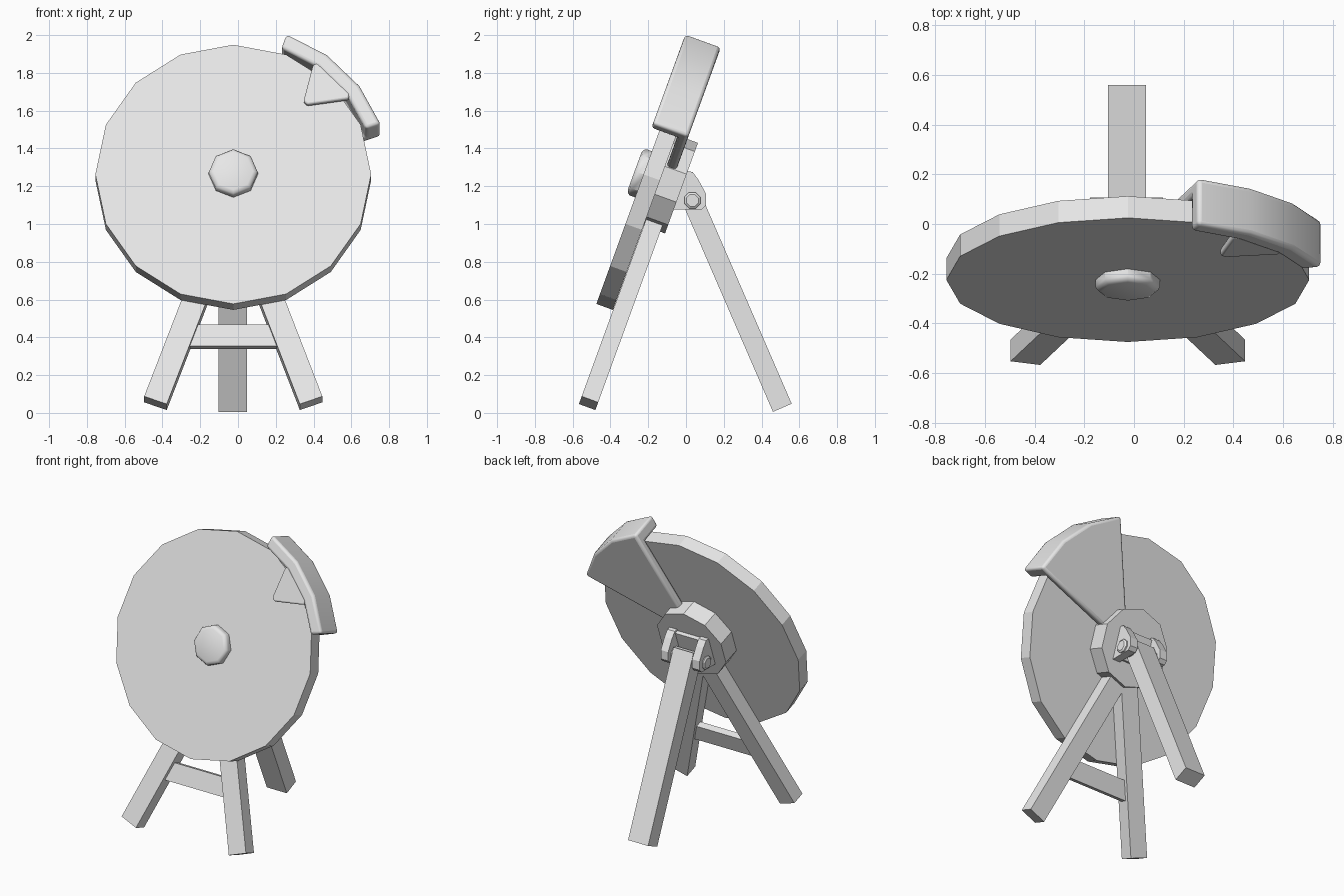
import bpy, bmesh, math
from mathutils import Matrix, Vector

old = bpy.data.objects.get("Cube")
if old:
    bpy.data.objects.remove(old, do_unlink=True)

grey = bpy.data.materials.new("light grey")
grey.use_nodes = True
COL = (0.8, 0.8, 0.8, 1)
grey.diffuse_color = COL
grey.node_tree.nodes["Principled BSDF"].inputs["Base Color"].default_value = COL

# Tilted wheel frame: x across, y up the wheel face, z out of its front
TILT = Matrix.Translation((-0.025, -0.225, 1.263)) @ Matrix.Rotation(math.radians(70), 4, 'X')


def finish(name, bm, matrix, bevel=0, smooth=False):
    bmesh.ops.recalc_face_normals(bm, faces=bm.faces)
    me = bpy.data.meshes.new(name)
    bm.to_mesh(me)
    bm.free()
    me.transform(matrix)
    me.materials.append(grey)
    ob = bpy.data.objects.new(name, me)
    bpy.context.collection.objects.link(ob)
    if bevel:
        mod = ob.modifiers.new("rounding", 'BEVEL')
        mod.width = bevel
        mod.segments = 3
        mod.limit_method = 'ANGLE'
        mod.angle_limit = math.radians(35)
    if smooth:
        bpy.ops.object.select_all(action='DESELECT')
        ob.select_set(True)
        bpy.context.view_layer.objects.active = ob
        bpy.ops.object.shade_smooth_by_angle(angle=math.radians(40))
    return ob


def loft(name, rings, matrix, **kw):
    """Join equal-length rings of points into a capped solid."""
    bm = bmesh.new()
    vs = [[bm.verts.new(p) for p in r] for r in rings]
    n = len(rings[0])
    for a, b in zip(vs, vs[1:]):
        for i in range(n):
            bm.faces.new((a[i], a[(i + 1) % n], b[(i + 1) % n], b[i]))
    bm.faces.new(vs[0])
    bm.faces.new(vs[-1])
    return finish(name, bm, matrix, **kw)


def disc(name, sides, steps, matrix, **kw):
    """Solid of revolution from (radius, height) steps, one corner at the top."""
    rings = [[(r * math.sin(2 * math.pi * i / sides), r * math.cos(2 * math.pi * i / sides), h)
              for i in range(sides)] for r, h in steps]
    return loft(name, rings, matrix, **kw)


def box(name, size, matrix, **kw):
    bm = bmesh.new()
    bmesh.ops.create_cube(bm, size=1)
    bmesh.ops.scale(bm, vec=size, verts=bm.verts)
    return finish(name, bm, matrix, **kw)


def polar(deg, r, h):
    a = math.radians(deg)
    return (r * math.sin(a), r * math.cos(a), h)


# Wheel and hubs
disc("wheel", 16, [(0.73, -0.093), (0.73, 0)], TILT)
disc("front_hub", 8, [(0.13, -0.01), (0.13, 0.03), (0.122, 0.043), (0.105, 0.05)], TILT, smooth=True)
disc("rear_hub", 10, [(0.255, -0.214), (0.255, -0.09)], TILT)

# Front legs, splayed in the plane of the wheel
for side, s in (("right", -1), ("left", 1)):
    foot, top = Vector((s * 0.412, -1.238, -0.141)), Vector((s * 0.045, -0.23, -0.141))
    rot = Matrix.Rotation(s * math.radians(20), 4, 'Z')
    box(side + "_front_leg", (0.127, (top - foot).length, 0.093),
        TILT @ Matrix.Translation((foot + top) / 2) @ rot)
box("crossbar", (0.50, 0.122, 0.045), TILT @ Matrix.Translation((0, -0.862, -0.143)))

# Rear leg, hinged behind the rear hub
pivot, rear_foot = Vector((-0.028, 0.034, 1.125)), Vector((-0.028, 0.51, 0.027))
axis = (pivot - rear_foot).normalized()
leg_top = pivot + axis * 0.04
box("rear_leg", (0.152, 0.108, (leg_top - rear_foot).length),
    Matrix.Translation((leg_top + rear_foot) / 2) @ Matrix.Rotation(math.atan2(-axis.y, axis.z) , 4, 'X'))

# Hinge bracket: two ears, a base plate and a bolt
ear = [(-0.02, 1.285), (0.035, 1.275), (0.065, 1.235), (0.106, 1.16), (0.106, 1.10),
       (0.085, 1.077), (-0.09, 1.077)]
for side, x in (("right", -0.177), ("left", 0.061)):
    loft(side + "_hinge_ear", [[(x + d, y, z) for y, z in ear] for d in (0, 0.056)],
         Matrix.Identity(4))
box("hinge_plate", (0.27, 0.19, 0.03), TILT @ Matrix.Translation((0, -0.01, -0.225)))
disc("hinge_bolt", 8, [(0.034, -0.163), (0.046, -0.155), (0.046, 0.155), (0.034, 0.163)],
     Matrix.Translation(pivot) @ Matrix.Rotation(math.radians(90), 4, 'Y')
     @ Matrix.Rotation(math.radians(22.5), 4, 'Z'))

# Pointer guard: fan arm behind the wheel turning over the rim as a hood
section = [(0.2, -0.155), (0.826, -0.155), (0.826, 0.045), (0.742, 0.045), (0.742, -0.1), (0.2, -0.1)]
loft("pointer_guard", [[polar(a, r, h) for r, h in section] for a in (20, 37, 54, 71)], TILT,
     bevel=0.018, smooth=True)

# Pointer tooth on the hood's front edge
tooth = [(36, 0.76), (54.5, 0.76), (56, 0.735), (46, 0.545), (43, 0.545), (35, 0.735)]
loft("pointer_tooth", [[polar(a, r, h) for a, r in tooth] for h in (0.008, 0.043)], TILT,
     bevel=0.01, smooth=True)
